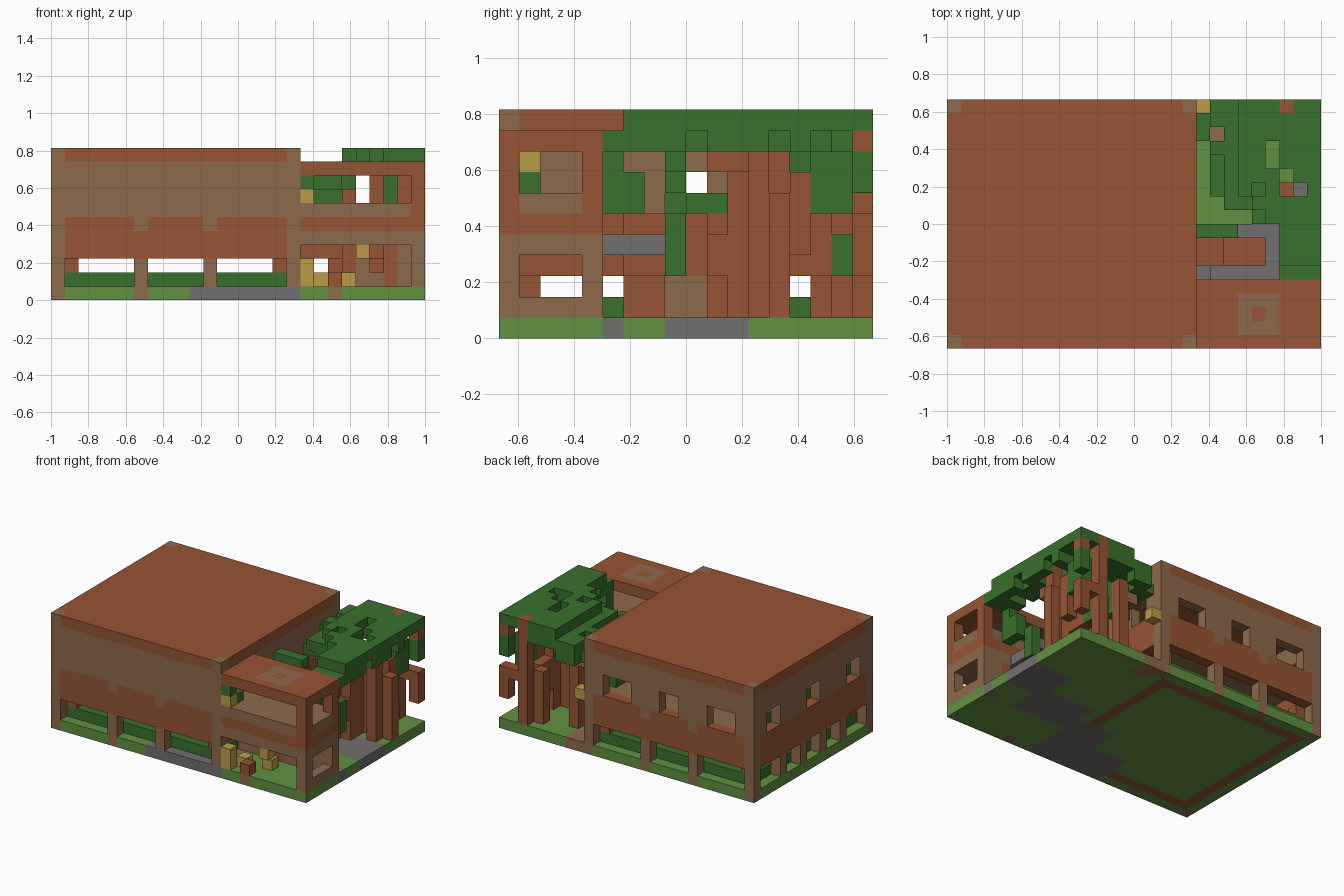
import bpy
import bmesh
import random
from mathutils import Vector

if "Cube" in bpy.data.objects:
    bpy.data.objects.remove(bpy.data.objects["Cube"], do_unlink=True)

random.seed(4)
NX, NY = 27, 18
SIZE = 2 / NX

PALETTE = {
    "brick": (0.305, 0.089, 0.034),
    "tan": (0.27, 0.144, 0.072),
    "leaf": (0.042, 0.162, 0.026),
    "grass": (0.122, 0.283, 0.054),
    "stone": (0.171, 0.162, 0.156),
    "gold": (0.50, 0.335, 0.061),
}


def make_material(name, rgb):
    mat = bpy.data.materials.new(name)
    mat.use_nodes = True
    mat.diffuse_color = (*rgb, 1)
    bsdf = mat.node_tree.nodes["Principled BSDF"]
    bsdf.inputs["Base Color"].default_value = (*rgb, 1)
    bsdf.inputs["Roughness"].default_value = 0.9
    return mat


MATERIALS = [make_material(n, c) for n, c in PALETTE.items()]
COLOURS = list(PALETTE)
cells = {}


def span(v):
    return range(v[0], v[1] + 1) if isinstance(v, tuple) else (v,)


def block(part, colour, x, y, z):
    """Fill an inclusive range of grid cells; a None colour clears it."""
    for i in span(x):
        for j in span(y):
            for k in span(z):
                if colour:
                    cells[i, j, k] = (part, colour)
                else:
                    cells.pop((i, j, k), None)


def carve(x, y, z):
    block(None, None, x, y, z)


def ring(part, colour, lo, hi_x, hi_y, z):
    for x in (lo, hi_x):
        block(part, colour, x, (lo, hi_y), z)
    for y in (lo, hi_y):
        block(part, colour, (lo, hi_x), y, z)


ALL_X, ALL_Y = (0, NX - 1), (0, NY - 1)
HOUSE = (0, 17)
INNER = (1, 16)
WING = (18, 26)
WING_Y = (0, 4)

# Ground with soil strip and winding path
block("ground", "grass", ALL_X, ALL_Y, 0)
ring("ground", "brick", 1, 16, 16, 0)
for x, y in (((10, 17), (0, 3)), ((14, 17), (4, 6)), ((18, 23), (5, 8)),
             ((23, 26), (8, 11)), (26, 5)):
    block("path", "stone", x, y, 0)
block("ground", "tan", (18, 19), (16, 17), 0)
for x, y in ((0, 0), (0, 17), (17, 17), (6, 0), (6, 17), (11, 17), (20, 0)):
    block("ground", "tan", x, y, 0)

# House walls, brick bands and roof
ring("house_walls", "tan", 0, 17, 17, (3, 9))
for edge in HOUSE:
    for band in ((3, 5), 10):
        block("house_walls", "brick", INNER, edge, band)
        block("house_walls", "brick", edge, INNER, band)
    for post in (6, 11):
        block("house_walls", "tan", post, edge, 5)
        block("house_posts", "tan", post, edge, (1, 2))
    for post in (4, 7, 10, 13):
        block("house_posts", "tan", edge, post, (1, 2))
    for corner in HOUSE:
        block("house_posts", "tan", edge, corner, (1, 10))
block("house_roof", "brick", INNER, INNER, 10)
block("house_floor", "tan", INNER, INNER, 5)

# Hedge around the open ground floor
ring("hedge", "leaf", 1, 16, 16, 1)
for x in (1, 16):
    for y in (1, 16):
        block("inner_posts", "brick", x, y, 2)
block("door", "tan", 17, (8, 9), (1, 2))

# House windows and window plants
for x in ((2, 4), (8, 9), (13, 15)):
    carve(x, 17, (6, 7))
for y in ((2, 3), (8, 9), (14, 15)):
    carve(0, y, (6, 7))
    block("window_plants", "leaf", 1, y, 6)
for y in ((8, 9), (14, 15)):
    carve(17, y, (6, 7))
    block("window_plants", "leaf", 16, y, 6)

# Wing: shell in horizontal bands, then hollowed and opened
for colour, z in (("tan", (1, 4)), ("brick", 5), ("tan", 6), ("brick", (7, 9))):
    block("wing_walls", colour, WING, WING_Y, z)
for z in (6, 9):
    block("wing_walls", "brick", 26, WING_Y, z)
block("wing_walls", "tan", 26, (1, 3), 6)
block("wing_walls", "tan", 26, (1, 4), 8)
block("wing_walls", "brick", 26, 4, (6, 9))
for z in ((1, 3), (7, 8)):
    carve((18, 25), (0, 3), z)
for z in ((2, 3), (7, 8)):
    carve(26, (1, 3), z)
    carve((18, 20), 4, z)
carve((21, 25), 4, (7, 8))
carve(23, 4, (2, 3))
for x in (21, 24):
    block("wing_posts", "brick", x, 4, (1, 3))
block("wing_roof", "tan", (21, 23), (1, 3), 9)
block("wing_roof", "brick", 22, 2, 9)

# Furniture, lamps and plants inside the wing
for x, y, z in ((18, 0, (1, 2)), (22, 0, 3), (19, 1, 1), (21, 2, 1),
                (18, 0, 7), (18, 1, 8), (18, 17, 5)):
    block("lamps", "gold", x, y, z)
block("wing_plants", "leaf", 18, 0, 8)
block("wing_plants", "leaf", 18, 1, 7)
block("stool", "brick", 20, 0, 1)

# Raised terrace behind the wing
block("terrace", "brick", (18, 22), (6, 7), 3)
block("terrace", "brick", (18, 19), (6, 7), (4, 5))
block("terrace_edge", "stone", (19, 23), 5, 4)
block("terrace_edge", "stone", 23, (6, 8), 4)
block("terrace_edge", "stone", (21, 22), 8, 4)
for x, y in ((21, 6), (21, 7), (18, 7)):
    block("terrace_posts", "brick", x, y, (1, 2))

# Canopy plan, north row first: T top layer, m middle, l low
PLAN = (".mmTTTTTT", "lmmTTTTTT", "l.mTTTTTT", ".mmTT.TTT", ".lmTT.TTT",
        ".lmTTT.TT", ".lmT.T..T", "..mmTTTTT", ".....TTTT", "lll...TTT",
        "......TTT", "......TTT", "......mmm")
LAYER = {"T": 10, "m": 9, "l": 8}
for row, line in enumerate(PLAN):
    for col, mark in enumerate(line):
        if mark in LAYER:
            x, y, top = 18 + col, 17 - row, LAYER[mark]
            block("canopy", "leaf", x, y, top)
            if random.random() < 0.5:
                block("canopy", "leaf", x, y, top - 1)
for x, y, z in ((25, (15, 16), (6, 8)), (26, 17, (7, 8)), (24, 16, (3, 4)),
                (24, (5, 6), (6, 7)), (24, 8, (3, 5)), (22, (9, 11), 6),
                ((19, 20), 14, (6, 8)), (26, (5, 8), 9)):
    block("canopy", "leaf", x, y, z)

# Trunks and branches
for x, y, top in ((24, 17, 10), (25, 12, 9), (23, 11, 9), (23, 12, 9),
                  (24, 13, 8), (22, 10, 5), (20, 15, 8), (21, 13, 9),
                  (23, 16, 5), (26, 13, 6)):
    block("trunks", "brick", x, y, (1, top))
for x, y, z in ((24, (14, 15), (3, 5)), (26, 17, (3, 5)), (25, 17, 5),
                (25, 14, (4, 7)), (23, 10, (3, 4)), (26, 17, 9),
                (24, (10, 11), 8)):
    block("branches", "brick", x, y, z)
block("branches", "tan", 19, 15, 7)

# Mesh each part from its exposed cell sides
AXES = ((1, 0, 0), (0, 1, 0), (0, 0, 1))
CORNER = Vector((-1, -SIZE * NY / 2, 0))


def build(part):
    bm = bmesh.new()
    for pos, (owner, colour) in cells.items():
        if owner != part:
            continue
        for a in range(3):
            u, v = Vector(AXES[(a + 1) % 3]), Vector(AXES[(a + 2) % 3])
            for side in (-1, 1):
                step = Vector(AXES[a]) * side
                if tuple(int(c) for c in Vector(pos) + step) in cells:
                    continue
                base = Vector(pos) + Vector(AXES[a]) * max(side, 0)
                quad = [base, base + u, base + u + v, base + v]
                if side < 0:
                    quad.reverse()
                face = bm.faces.new([bm.verts.new(CORNER + p * SIZE) for p in quad])
                face.material_index = COLOURS.index(colour)
    bmesh.ops.remove_doubles(bm, verts=bm.verts, dist=SIZE / 100)
    mesh = bpy.data.meshes.new(part)
    bm.to_mesh(mesh)
    bm.free()
    for mat in MATERIALS:
        mesh.materials.append(mat)
    bpy.context.collection.objects.link(bpy.data.objects.new(part, mesh))


for name in sorted({owner for owner, _ in cells.values()}):
    build(name)
